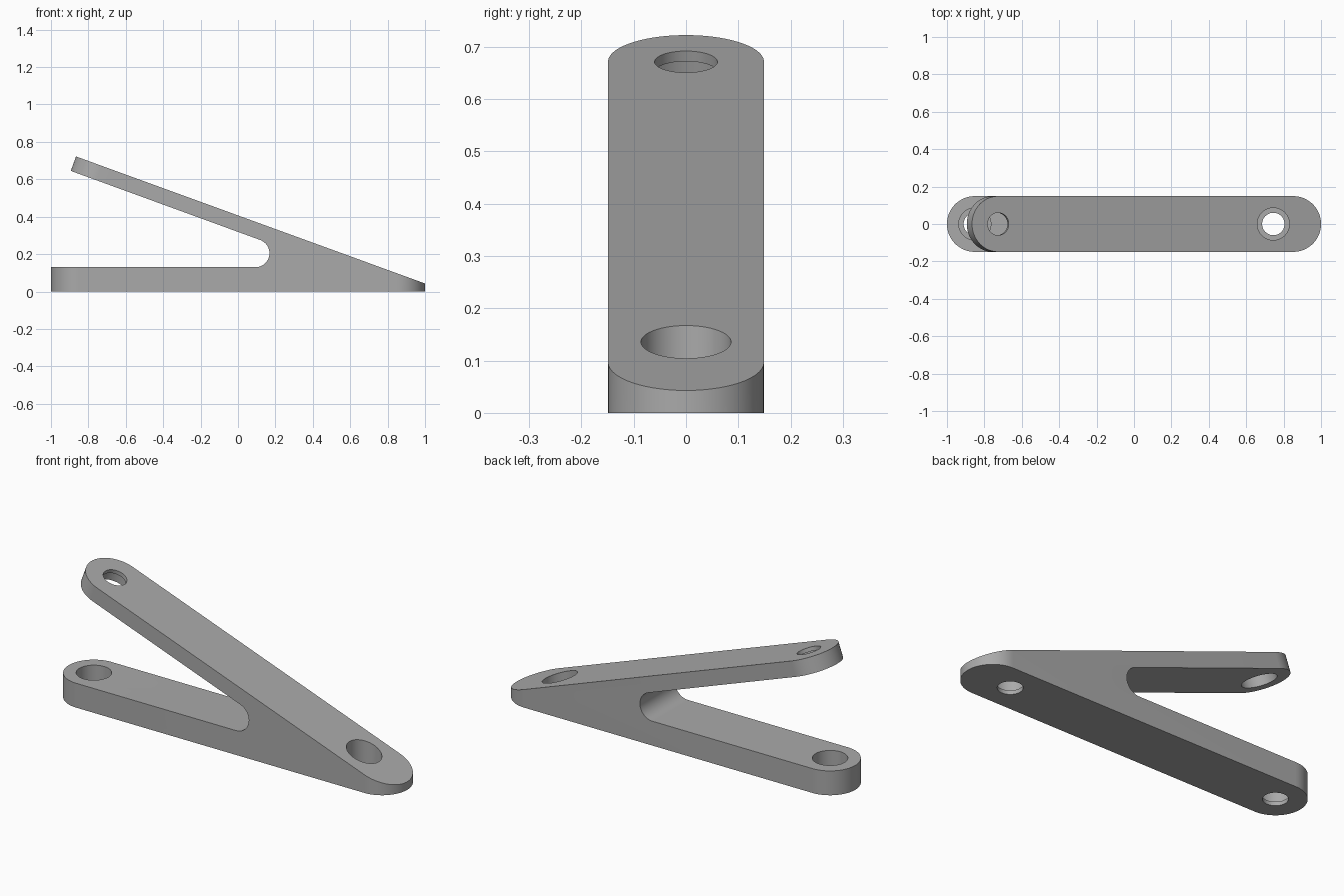
import bpy, bmesh
from math import sin, cos, tan, pi, radians
from mathutils import Matrix, Vector

old = bpy.data.objects.get("Cube")
if old:
    bpy.data.objects.remove(old, do_unlink=True)

HALF = 0.149            # half width of the strap, also the end radius
SLOPE = radians(20)     # tilt of the upper arm
ARM = 0.082             # upper arm thickness
BASE = 0.13             # base thickness
LIP = 0.021             # thin floor left under each counterbore
BORE, HOLE = 0.086, 0.06
TIP = Vector((-0.866, 0, 0.722))
along = Vector((cos(SLOPE), 0, -sin(SLOPE)))
normal = Vector((sin(SLOPE), 0, cos(SLOPE)))

grey = bpy.data.materials.new("plain_grey")
grey.use_nodes = True
grey.diffuse_color = (0.4, 0.4, 0.4, 1)
grey.node_tree.nodes["Principled BSDF"].inputs["Base Color"].default_value = (0.4, 0.4, 0.4, 1)


def prism(name, outline, low, high, matrix=Matrix()):
    """Extrude a flat outline from low to high along local z."""
    bm = bmesh.new()
    face = bm.faces.new([bm.verts.new((x, y, low)) for x, y in outline])
    top = bmesh.ops.extrude_face_region(bm, geom=[face])["geom"]
    bmesh.ops.translate(bm, vec=(0, 0, high - low),
                        verts=[v for v in top if isinstance(v, bmesh.types.BMVert)])
    bmesh.ops.recalc_face_normals(bm, faces=bm.faces)
    bm.transform(matrix)
    mesh = bpy.data.meshes.new(name)
    bm.to_mesh(mesh)
    bm.free()
    mesh.materials.append(grey)
    obj = bpy.data.objects.new(name, mesh)
    bpy.context.collection.objects.link(obj)
    return obj


def arc(radius, start, end, steps, cx=0, cy=0):
    return [(cx + radius * cos(start + (end - start) * i / steps),
             cy + radius * sin(start + (end - start) * i / steps)) for i in range(steps + 1)]


def cut(obj, cutter):
    cutter.hide_render = True
    mod = obj.modifiers.new("cut", 'BOOLEAN')
    mod.operation, mod.solver, mod.object = 'DIFFERENCE', 'EXACT', cutter
    bpy.context.view_layer.objects.active = obj
    bpy.ops.object.modifier_apply(modifier=mod.name)
    bpy.data.objects.remove(cutter, do_unlink=True)


def round_end(obj, matrix, low, high):
    """Trim a square end to a half circle facing local +x."""
    far = HALF + 0.05
    outline = arc(HALF, -pi / 2, pi / 2, 48) + [(0, far), (far, far), (far, -far), (0, -far)]
    cut(obj, prism("end_cutter", outline, low, high, matrix))


def drill(obj, matrix, radius, low, high):
    cut(obj, prism("hole_cutter", arc(radius, 0, 2 * pi, 64)[:-1], low, high, matrix))


# Side profile: base, tapered nose, sloping arm and the rounded inner notch
under = TIP - normal * ARM
notch_r, notch_x = 0.075, 0.093
notch = arc(notch_r, pi / 2 - SLOPE, -pi / 2, 24, notch_x, BASE + notch_r)
profile = [(-1, 0), (1, 0), (1, TIP.z - (1 - TIP.x) * tan(SLOPE)),
           (TIP.x, TIP.z), (under.x, under.z)] + notch + [(-1, BASE)]
bracket = prism("bracket", profile, -HALF, HALF, Matrix.Rotation(pi / 2, 4, 'X'))

# Frames at the centres of the rounded ends
turn = Matrix.Rotation(pi, 4, 'Z')
base_end = Matrix.Translation((HALF - 1, 0, 0)) @ turn
nose_end = Matrix.Translation((1 - HALF, 0, 0))
arm_end = Matrix.Translation(TIP + along * HALF) @ Matrix.Rotation(SLOPE, 4, 'Y') @ turn
nose_hole = Matrix.Translation((0.745, 0, 0))

# Rounded ends
round_end(bracket, base_end, -0.1, 0.3)
round_end(bracket, nose_end, -0.1, 0.3)
round_end(bracket, arm_end, -0.2, 0.1)

# Counterbored holes: base and nose open upwards, arm opens downwards
for frame in (base_end, nose_hole):
    drill(bracket, frame, BORE, LIP, 0.3)
    drill(bracket, frame, HOLE, -0.1, 0.1)
drill(bracket, arm_end, BORE, -0.2, -LIP)
drill(bracket, arm_end, HOLE, -0.1, 0.1)

# Smooth the curved walls, keep the edges crisp
bpy.ops.object.select_all(action='DESELECT')
bracket.select_set(True)
bpy.context.view_layer.objects.active = bracket
bpy.ops.object.shade_smooth_by_angle(angle=radians(15))
